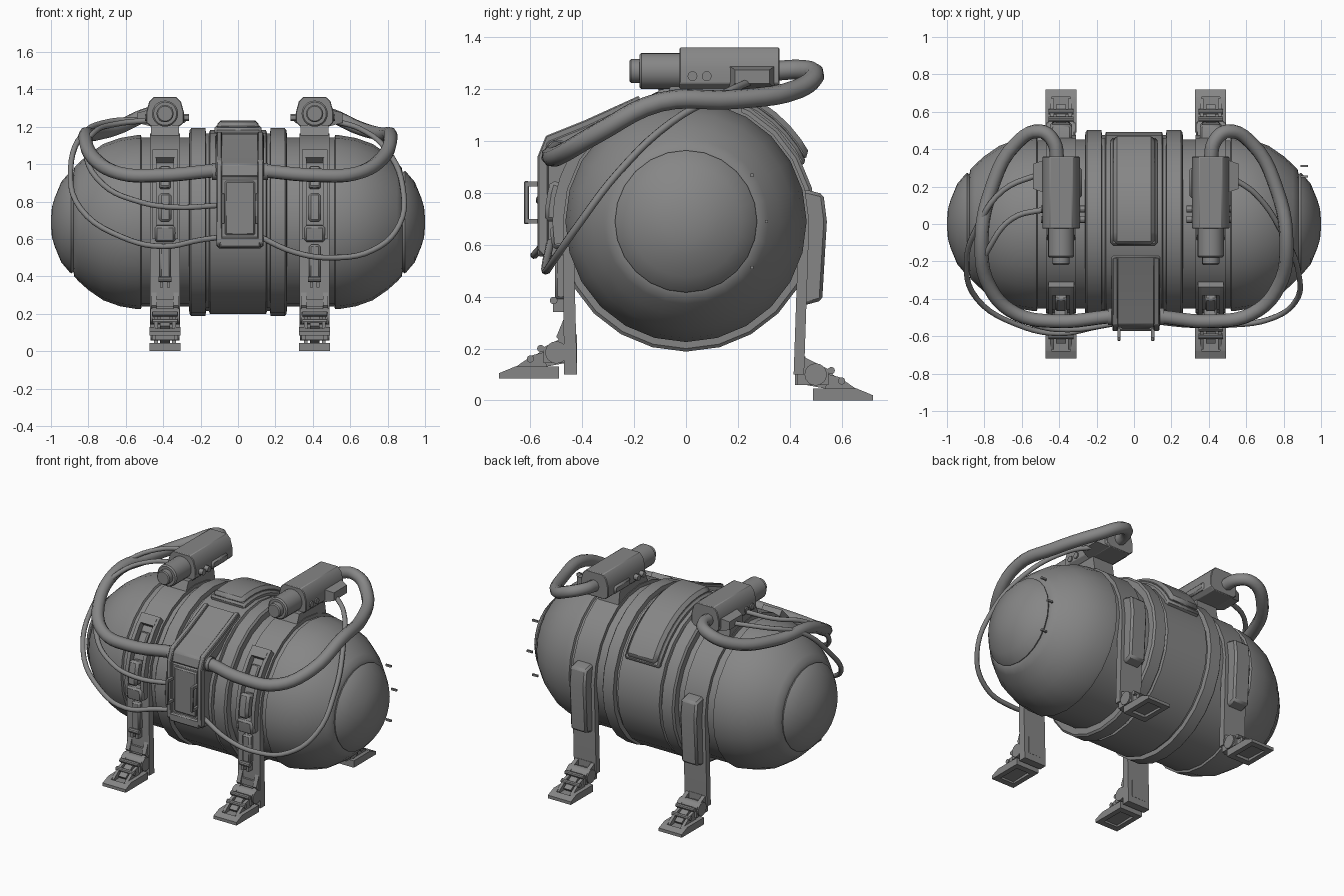
import bpy, bmesh, math
from mathutils import Vector

if "Cube" in bpy.data.objects:
    bpy.data.objects.remove(bpy.data.objects["Cube"])

CZ = 0.69  # height of the tank axis
grey = bpy.data.materials.new("dark_grey")
grey.diffuse_color = (0.24, 0.24, 0.24, 1)
grey.use_nodes = True
grey.node_tree.nodes["Principled BSDF"].inputs["Base Color"].default_value = grey.diffuse_color


def finish(name, bm, bevel=0, smooth=30):
    bmesh.ops.recalc_face_normals(bm, faces=bm.faces)
    me = bpy.data.meshes.new(name)
    bm.to_mesh(me)
    bm.free()
    me.materials.append(grey)
    ob = bpy.data.objects.new(name, me)
    bpy.context.collection.objects.link(ob)
    if bevel:
        m = ob.modifiers.new("bevel", 'BEVEL')
        m.width, m.segments, m.limit_method = bevel, 1, 'ANGLE'
    bpy.ops.object.select_all(action='DESELECT')
    ob.select_set(True)
    bpy.context.view_layer.objects.active = ob
    bpy.ops.object.shade_smooth_by_angle(angle=math.radians(smooth))
    return ob


def prism(name, pts, a, b, axis='X', bevel=0):
    """Outline (y,z) extruded along x, or (x,z) extruded along y."""
    bm = bmesh.new()
    put = (lambda t, p: (t, p[0], p[1])) if axis == 'X' else (lambda t, p: (p[0], t, p[1]))
    r0, r1 = [[bm.verts.new(put(t, p)) for p in pts] for t in (a, b)]
    bm.faces.new(r0)
    bm.faces.new(r1)
    for i in range(len(pts)):
        j = (i + 1) % len(pts)
        bm.faces.new((r0[i], r0[j], r1[j], r1[i]))
    return finish(name, bm, bevel)


def box(name, x0, x1, y0, y1, z0, z1, bevel=0):
    return prism(name, [(y0, z0), (y1, z0), (y1, z1), (y0, z1)], x0, x1, bevel=bevel)


def arc(r, a0, a1, n):
    return [(r * math.cos(math.radians(a0 + (a1 - a0) * i / n)),
             CZ + r * math.sin(math.radians(a0 + (a1 - a0) * i / n))) for i in range(n + 1)]


def sector(name, r0, r1, a0, a1, x0, x1, n=8, bevel=0):
    return prism(name, arc(r1, a0, a1, n) + arc(r0, a1, a0, n), x0, x1, bevel=bevel)


def disc(name, c, r, a, b, axis='X', n=16, bevel=0):
    pts = [(c[0] + r * math.cos(2 * math.pi * i / n), c[1] + r * math.sin(2 * math.pi * i / n)) for i in range(n)]
    return prism(name, pts, a, b, axis, bevel)


def hose(name, pts, r, sx=1):
    cu = bpy.data.curves.new(name, 'CURVE')
    cu.dimensions, cu.bevel_depth, cu.bevel_resolution, cu.resolution_u = '3D', r, 2, 5
    cu.use_fill_caps = True
    cu.materials.append(grey)
    sp = cu.splines.new('BEZIER')
    sp.bezier_points.add(len(pts) - 1)
    for bp, p in zip(sp.bezier_points, pts):
        bp.co = Vector((p[0] * sx, p[1], p[2]))
        bp.handle_left_type = bp.handle_right_type = 'AUTO'
    ob = bpy.data.objects.new(name, cu)
    bpy.context.collection.objects.link(ob)


# Tank: one lathed profile (x, radius), mirrored about the middle
half = [(0.15, .492), (0.155, .475), (0.17, .475), (0.175, .502), (0.25, .502), (0.26, .49), (0.262, .452),
        (0.515, .452), (0.52, .465), (0.54, .465), (0.63, .45), (0.72, .418), (0.80, .363), (0.85, .318),
        (0.875, .292), (0.88, .266), (0.892, .274), (0.90, .268), (0.945, .215), (0.98, .13), (0.995, .08), (1.0, .02)]
profile = [(-x, r) for x, r in reversed(half)] + half
bm = bmesh.new()
N = 24
rings = [[bm.verts.new((x, r * math.cos(2 * math.pi * k / N), CZ + r * math.sin(2 * math.pi * k / N)))
          for k in range(N)] for x, r in profile]
for p, q in zip(rings, rings[1:]):
    for k in range(N):
        bm.faces.new((p[k], p[(k + 1) % N], q[(k + 1) % N], q[k]))
bm.faces.new(rings[0])
bm.faces.new(rings[-1])
finish("tank", bm, smooth=35)

# Pins on the right end
for a in (-35, 0, 35):
    y, z = arc(0.31, a, a, 1)[0]
    box("end_pin", 0.89, 0.93, y - .006, y + .006, z - .006, z + .006)

# Saddle over the top and back of the middle drum
sector("saddle_base", 0.47, 0.518, 26, 103, -.125, .125, 10, 0.012)
sector("saddle_panel", 0.5, 0.545, 28, 102, -.11, .11, 10, 0.02)

# Front control box
prism("control_hood", [(-.17, 1.13), (-.17, 1.165), (-.38, 1.065), (-.54, 1.0), (-.555, .93), (-.47, .93)],
      -.12, .14, bevel=.01)
prism("control_body", [(-.44, .93), (-.55, .93), (-.55, .58), (-.53, .55), (-.44, .55)], -.11, .13, bevel=.01)
for x in (-.115, .105):
    prism("control_rail", [(-.18, 1.14), (-.18, 1.175), (-.39, 1.08), (-.54, 1.02), (-.572, .94), (-.572, .58),
                           (-.55, .555), (-.53, .58), (-.53, .93), (-.38, 1.04)], x, x + .03, bevel=.005)
box("control_panel", -.07, .09, -.562, -.5, .62, .91, .008)
box("control_sill", -.1, .12, -.572, -.5, .555, .61, .008)
for x in (-.08, .1):
    box("handle_grip", x - .009, x + .009, -.625, -.605, .68, .845, .004)
    for z in (.682, .825):
        box("handle_post", x - .009, x + .009, -.61, -.56, z, z + .018)
for s in (-1, 1):
    disc("hose_collar", (-.495, .96), .045, .01 + s * .12, .01 + s * .15)


def foot(cx, f, dz):
    """Hinged foot facing y direction f, lifted by dz."""
    P = lambda pts: [(f * y, z + dz) for y, z in pts]
    for s in (-1, 1):
        prism("ankle_cheek", P([(.43, .06), (.43, .18), (.47, .16), (.55, .12), (.55, .06)]),
              cx + s * .045, cx + s * .07)
        # open pad frame: side rails with ribs on them
        prism("foot_rail", P([(.49, 0), (.715, 0), (.715, .022), (.66, .045), (.49, .045)]),
              cx + s * .05, cx + s * .083)
        prism("foot_rib", P([(.53, .02), (.55, .10), (.59, .09), (.67, .035), (.67, .02)]),
              cx + s * .038, cx + s * .058)
    box("ankle_block", cx - .05, cx + .05, *sorted((f * .42, f * .46)), .06 + dz, .17 + dz)
    prism("ankle_arm", P([(.46, .06), (.46, .13), (.55, .11), (.64, .05), (.62, .03)]), cx - .026, cx + .026)
    prism("foot_toe", P([(.68, 0), (.72, 0), (.72, .02), (.68, .037)]), cx - .083, cx + .083)
    prism("foot_heel", P([(.49, 0), (.53, 0), (.53, .045), (.49, .045)]), cx - .083, cx + .083)
    prism("foot_deck", P([(.52, .018), (.69, .012), (.69, .022), (.52, .032)]), cx - .06, cx + .06)
    disc("ankle_pivot", (f * .5, .1 + dz), .043, cx - .078, cx + .078)
    for y, z in ((.56, .115), (.6, .075)):
        disc("ankle_pin", (f * y, z + dz), .014, cx - .066, cx + .066, n=10)


for s, cx in ((-1, -.39), (1, .41)):
    # Strap over the tank running down into the legs
    outer = [(.455, .1)] + arc(.475, 0, 180, 12) + [(-.47, .1)]
    inner = [(-.42, .1)] + arc(.435, 180, 0, 12) + [(.415, .1)]
    prism("strap_leg", outer + inner, cx - .08, cx + .08)
    # Back leg wedge and feet
    prism("back_leg_wedge", [(.43, .36), (.525, .385), (.543, .69), (.53, .795), (.47, .81), (.43, .81)],
          cx - .058, cx + .058, bevel=.012)
    foot(cx, 1, 0)
    foot(cx, -1, .085)
    for t in (-1, 1):
        prism("knee_cheek", [(-.44, .34), (-.465, .33), (-.5, .245), (-.465, .2), (-.44, .2)],
              cx + t * .045, cx + t * .072)
    box("knee_bar", cx - .05, cx + .05, -.485, -.45, .235, .275)

    # Front strap frame, blocks and piston
    for t in (-1, 1):
        sector("strap_rail", .46, .515, 131, 190, cx + t * .045, cx + t * .068, 6)
    sector("strap_frame_top", .46, .515, 131, 138, cx - .05, cx + .05, 2)
    sector("strap_slab", .46, .505, 143, 158, cx - .03, cx + .03, 3, .008)
    sector("strap_block", .46, .545, 163, 180, cx - .035, cx + .035, 3, .015)
    sector("strap_foot_block", .46, .525, 182, 192, cx - .055, cx + .055, 2, .012)
    box("piston_body", cx - .03, cx + .03, -.505, -.46, .39, .57, .01)
    disc("piston_pin", (-.51, .385), .015, cx - .035, cx + .035, n=10)
    for t in (-.018, .018):
        box("piston_rod", cx + t - .008, cx + t + .008, -.512, -.47, .34, .39)

    # Scope: mount, body, barrel and side pods
    prism("scope_mount", [(-.1, 1.12), (-.06, 1.21), (.2, 1.21), (.22, 1.09)], cx - .075, cx + .075)
    section = [(-.075, 1.2), (-.1, 1.222), (-.1, 1.28), (-.085, 1.335), (-.06, 1.36)]
    prism("scope_body", [(cx + u, z) for u, z in section] + [(cx - u, z) for u, z in reversed(section)],
          -.025, .36, 'Y', .004)
    disc("scope_barrel", (cx, 1.27), .07, -.18, 0, 'Y', 20, .008)
    disc("scope_eyepiece", (cx, 1.27), .046, -.218, -.17, 'Y', 16, .006)
    pod = prism("scope_side_pod", [(.16, 1.2), (.35, 1.2), (.35, 1.295), (.16, 1.295)],
                *sorted((cx + s * .07, cx + s * .15)))
    for v in pod.data.vertices:  # taper the outer face
        if abs(v.co.x) > abs(cx + s * .1):
            v.co.y = .255 + (v.co.y - .255) * .7
            v.co.z = 1.248 + (v.co.z - 1.248) * .55
    for y in (.025, .08):
        disc("scope_knob", (y, 1.25), .019, *sorted((cx + s * .108, cx - s * .128)), n=12)
    box("scope_inner_plate", *sorted((cx - s * .07, cx - s * .112)), .14, .3, 1.22, 1.27, .01)

    # Thick hose from the scope's rear to the control box
    hose("thick_hose", [(.41, .34, 1.27), (.43, .44, 1.275), (.50, .495, 1.26), (.63, .43, 1.20),
                        (.765, .18, 1.16), (.815, -.1, 1.15), (.77, -.34, 1.03), (.63, -.48, .95),
                        (.42, -.52, .94), (.13, -.495, .965)], .038, s)

# Thin hoses
hose("outer_cable", [(-.5, .27, 1.24), (-.7, .18, 1.225), (-.83, .0, 1.16), (-.895, -.2, .97), (-.84, -.4, .76),
                     (-.62, -.54, .61), (-.4, -.585, .56), (-.2, -.55, .595), (-.09, -.53, .61)], .015)
hose("inner_cable", [(-.47, .08, 1.235), (-.65, .03, 1.215), (-.77, -.12, 1.17), (-.815, -.25, 1.07),
                     (-.72, -.43, .89), (-.53, -.54, .80), (-.35, -.565, .77), (-.09, -.53, .78)], .015)
hose("right_cable", [(.52, .25, 1.23), (.65, .16, 1.19), (.80, -.06, 1.07), (.88, -.26, .88), (.86, -.42, .67),
                     (.72, -.51, .54), (.5, -.54, .5), (.3, -.54, .53), (.1, -.52, .62)], .015)
